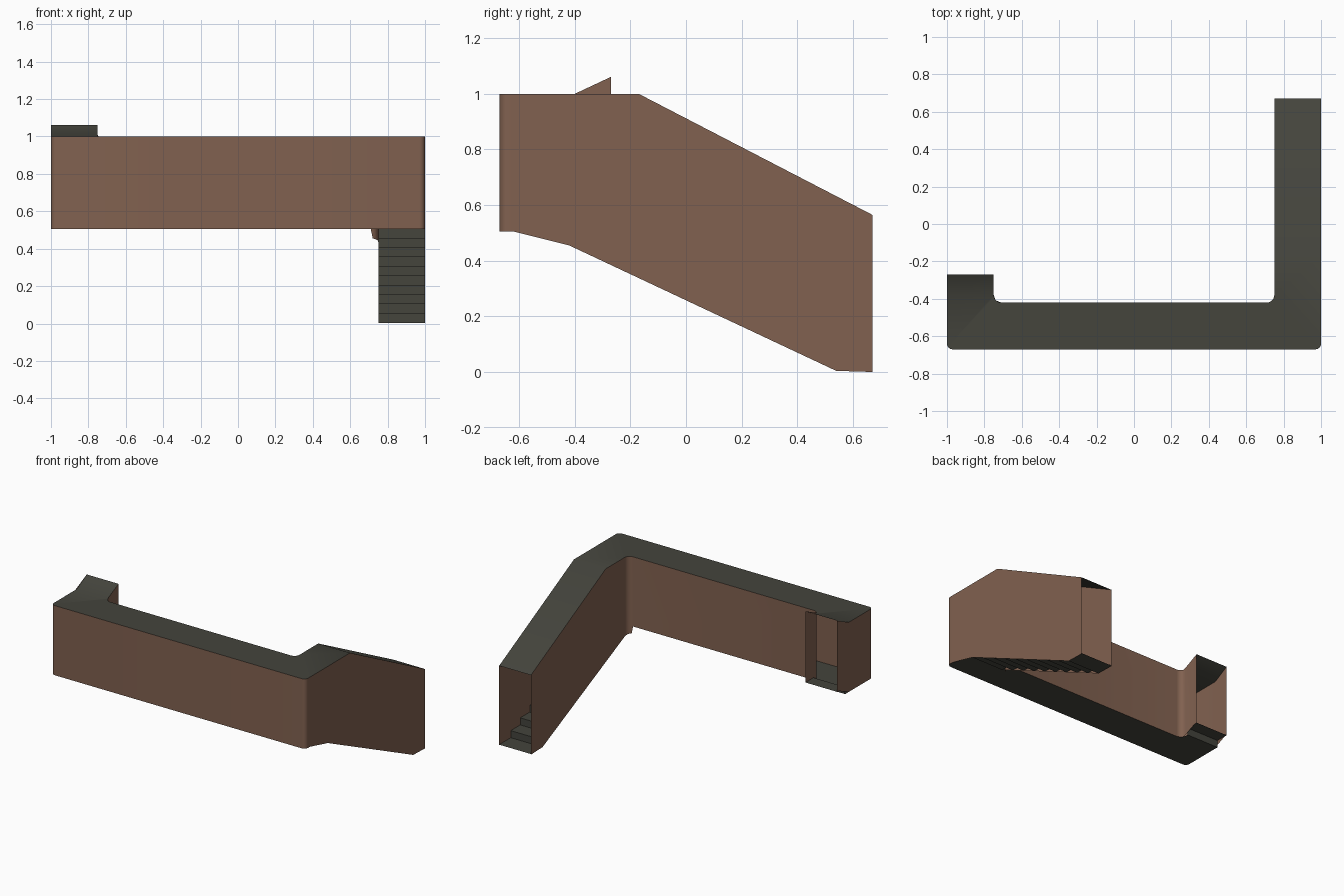
import bpy, bmesh, math

if "Cube" in bpy.data.objects:
    bpy.data.objects.remove(bpy.data.objects["Cube"])

def material(name, col):
    m = bpy.data.materials.new(name)
    m.diffuse_color = (*col, 1)
    m.use_nodes = True
    m.node_tree.nodes["Principled BSDF"].inputs["Base Color"].default_value = m.diffuse_color
    return m

BROWN = material("brown_wall", (0.22, 0.12, 0.08))
DARK = material("dark_olive", (0.058, 0.058, 0.046))

def make(name, polys, mat):
    bm = bmesh.new()
    for p in polys:
        bm.faces.new([bm.verts.new(v) for v in p])
    bmesh.ops.remove_doubles(bm, verts=bm.verts[:], dist=1e-4)
    me = bpy.data.meshes.new(name)
    bm.to_mesh(me)
    bm.free()
    me.materials.append(mat)
    ob = bpy.data.objects.new(name, me)
    bpy.context.collection.objects.link(ob)
    bpy.context.view_layer.objects.active = ob
    ob.select_set(True)
    bpy.ops.object.shade_smooth_by_angle(angle=math.radians(30))
    ob.select_set(False)
    return ob

def path(x, yf, r, left, right):
    """U-shaped plan line with rounded corners; left/right are arm y stations."""
    arc = [math.radians(90 * i / 6) for i in range(7)]
    cy = yf + r
    pts = [(-x, y) for y in sorted(left, reverse=True) if y > cy]
    pts += [(-x + r - r * math.cos(a), cy - r * math.sin(a)) for a in arc]
    pts += [(x - r + r * math.sin(a), cy - r * math.cos(a)) for a in arc]
    return pts + [(x, y) for y in sorted(right) if y > cy]

def outer(l, r): return path(1.0, -0.67, 0.03, l, r)
def inner(l, r): return path(0.75, -0.42, 0.04, l, r)

def lerp(y, prof):
    if y <= prof[0][0]:
        return prof[0][1]
    for (a, za), (b, zb) in zip(prof, prof[1:]):
        if y <= b:
            return za + (zb - za) * (y - a) / (b - a)
    return prof[-1][1]

# Height profiles of the two arms
TOP_L = [(-0.40, 1.0), (-0.27, 1.061)]
TOP_R = [(-0.17, 1.0), (0.67, 0.565)]
BOT_L = [(-0.40, 0.505), (-0.29, 0.553), (-0.27, 0.553)]
BOT_R = [(-0.62, 0.505), (-0.42, 0.455), (0.54, 0.004), (0.67, 0.0)]

def heights(x, y):
    if x < -0.705:
        return lerp(y, BOT_L), lerp(y, TOP_L)
    if x > 0.715:
        return lerp(y, BOT_R), lerp(y, TOP_R)
    return 0.505, 1.0

# Thin walls of the passage
LS, RS = [-0.27, -0.29, -0.40], [-0.62, -0.42, -0.17, 0.54, 0.67]
for name, line in (("outer_wall", outer(LS, RS)), ("inner_wall", inner(LS, RS)[::-1])):
    quads = []
    for (x0, y0), (x1, y1) in zip(line, line[1:]):
        b0, t0 = heights(x0, y0)
        b1, t1 = heights(x1, y1)
        quads.append([(x0, y0, b0), (x1, y1, b1), (x1, y1, t1), (x0, y0, t0)])
    make(name, quads, BROWN)

def strip(x0, x1, prof):
    return [[(x0, a, za), (x1, a, za), (x1, b, zb), (x0, b, zb)]
            for (a, za), (b, zb) in zip(prof, prof[1:])]

# Roof: flat part, ramp up on the left, slope down on the right
flat = outer([-0.38], [-0.17]) + inner([-0.38], [-0.17])[::-1]
make("roof", [[(x, y, 1.0) for x, y in flat]]
     + strip(-1, -0.75, [(-0.38, 1.0), (-0.27, 1.061)])
     + strip(0.75, 1, TOP_R), DARK)

# Level floor of the passage
plan = outer([-0.36], [-0.42])
plan += [(0.75, -0.42), (-0.71, -0.42), (-0.74, -0.408), (-0.75, -0.38), (-0.75, -0.36)]
make("floor", [[(x, y, 0.505) for x, y in plan]], DARK)

# Single step up at the left exit
make("upper_step", strip(-1, -0.75, [(-0.36, 0.505), (-0.36, 0.555), (-0.27, 0.555)]), DARK)

# Ten steps down the right arm, ending in a short landing
prof = [(-0.42, 0.505)]
n, run, rise = 10, 0.96 / 9, 0.0501
for i in range(n):
    y, z = -0.42 + run * i, 0.505 - rise * (i + 1)
    prof += [(y, z), (y + run if i < n - 1 else 0.67, z)]
make("stairs", strip(0.75, 1, prof), DARK)
